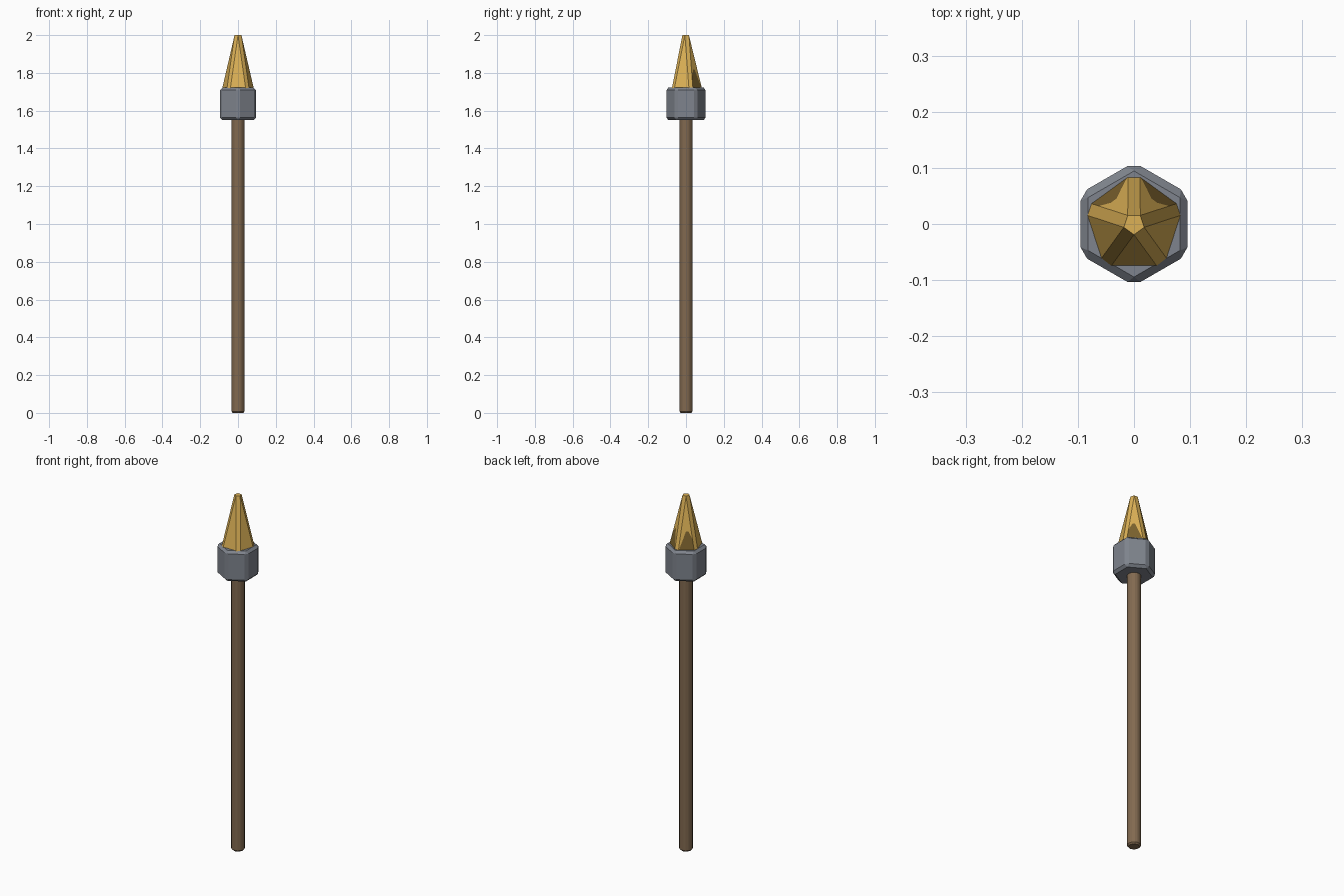
import bpy, bmesh, math
from mathutils import Vector

if "Cube" in bpy.data.objects:
    bpy.data.objects.remove(bpy.data.objects["Cube"])


def material(name, rgb):
    m = bpy.data.materials.new(name)
    lin = [((c / 255 + 0.055) / 1.055) ** 2.4 for c in rgb]
    m.diffuse_color = (*lin, 1)
    m.use_nodes = True
    m.node_tree.nodes["Principled BSDF"].inputs["Base Color"].default_value = m.diffuse_color
    return m


wood = material("brown wood", (130, 106, 80))
steel = material("grey steel", (127, 132, 141))
gold = material("gold", (220, 177, 86))
dark_gold = material("dark gold", (125, 99, 46))


def prism(name, sides, radius, z0, z1, bevel, mat):
    """Upright prism with one corner towards +y and chamfered edges."""
    bm = bmesh.new()
    ring = []
    for i in range(sides):
        a = math.pi / 2 + i * 2 * math.pi / sides
        ring.append(bm.verts.new((radius * math.cos(a), radius * math.sin(a), z0)))
    base = bm.faces.new(ring)
    ext = bmesh.ops.extrude_face_region(bm, geom=[base])
    top = [g for g in ext["geom"] if isinstance(g, bmesh.types.BMVert)]
    bmesh.ops.translate(bm, verts=top, vec=(0, 0, z1 - z0))
    bmesh.ops.bevel(bm, geom=bm.edges[:], offset=bevel, segments=1,
                    affect='EDGES', clamp_overlap=True)
    return finish(name, bm, [mat])


def finish(name, bm, mats):
    bmesh.ops.recalc_face_normals(bm, faces=bm.faces[:])
    mesh = bpy.data.meshes.new(name)
    bm.to_mesh(mesh)
    bm.free()
    for m in mats:
        mesh.materials.append(m)
    ob = bpy.data.objects.new(name, mesh)
    bpy.context.collection.objects.link(ob)
    return ob


# Shaft and hexagonal collar
prism("shaft", 8, 0.037, 0.0, 1.56, 0.008, wood)
prism("collar", 6, 0.11, 1.55, 1.722, 0.0135, steel)

# Five-sided spear tip: chamfered corners, sides narrowing to points at the top
Z0, Z1, HALF = 1.715, 2.0, 0.011
R_CORNER, R_TOP = 0.085, 0.019
bm = bmesh.new()
base, top = [], []
for i in range(5):
    a = math.pi / 2 + i * 2 * math.pi / 5
    out = Vector((math.cos(a), math.sin(a), 0))
    side = Vector((-math.sin(a), math.cos(a), 0))
    for s in (-1, 1):
        base.append(bm.verts.new(out * R_CORNER + side * HALF * s + Vector((0, 0, Z0))))
    b = a + math.pi / 5
    top.append(bm.verts.new((R_TOP * math.cos(b), R_TOP * math.sin(b), Z1)))
bm.faces.new(base)
bm.faces.new(top)
for i in range(5):
    # chamfer strip on the corner
    p, q = base[2 * i], base[2 * i + 1]
    t_prev, t = top[i - 1], top[i]
    edge_points = {}
    n = base[(2 * i + 2) % 10]
    if i in (0, 4):
        # back sides: darker arched patch above the collar
        near, far = (q, n) if i == 0 else (n, q)

        def mix(w_t, w_far, w_near):
            return bm.verts.new(t.co * w_t + far.co * w_far + near.co * w_near)

        e = mix(0.22, 0.78, 0)
        arch = [far, e, mix(0.36, 0.46, 0.18), mix(0.36, 0.30, 0.34),
                mix(0.20, 0.18, 0.62), near]
        bm.faces.new(arch).material_index = 1
        bm.faces.new([t] + arch[1:])
    else:
        bm.faces.new((q, n, t))
    bm.faces.new((p, q, t, t_prev))
finish("spear_tip", bm, [gold, dark_gold])
